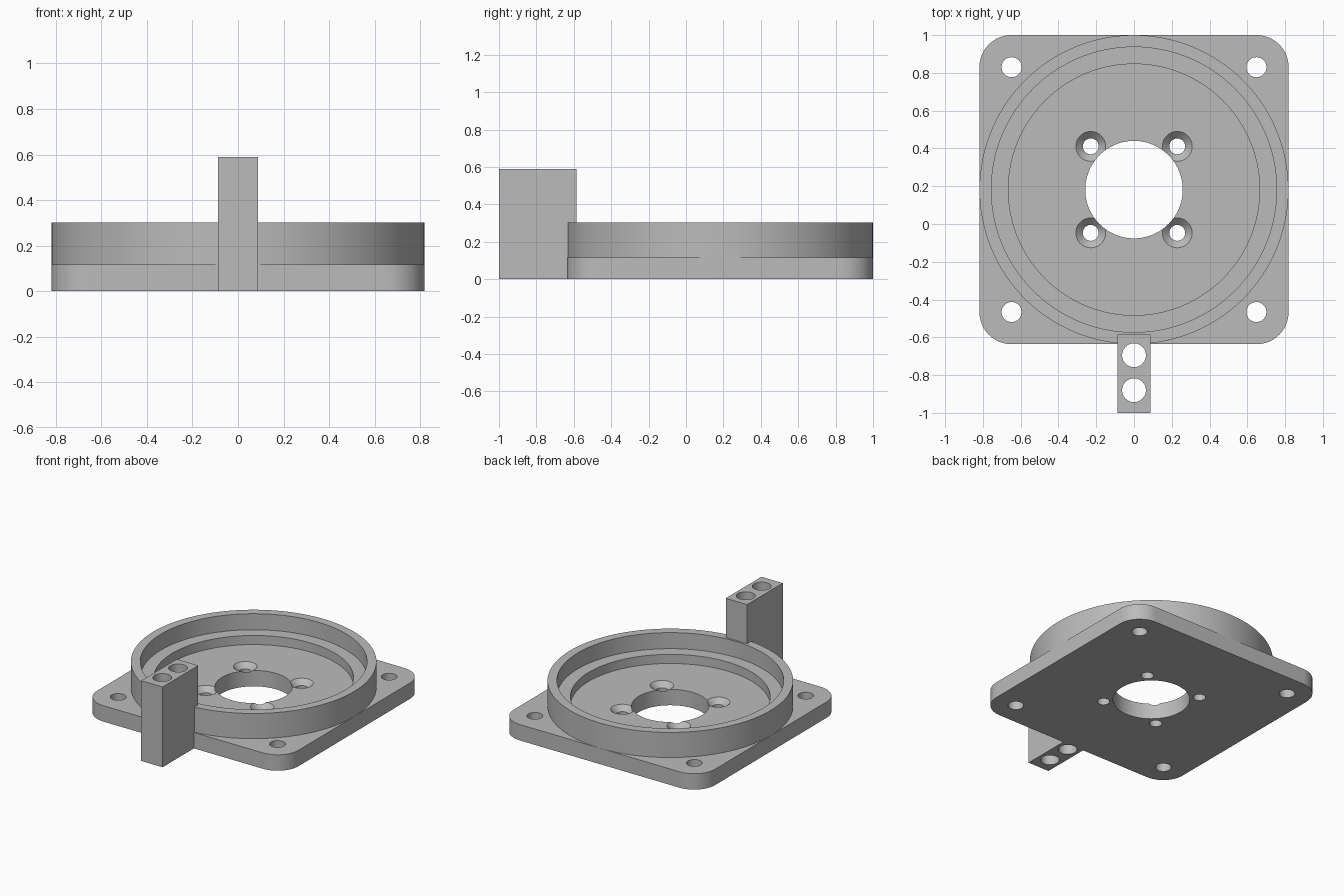
import bpy, bmesh
from math import pi, cos, sin, radians
from mathutils import Vector

if "Cube" in bpy.data.objects:
    bpy.data.objects.remove(bpy.data.objects["Cube"])

CY = 0.182          # centre of the plate and ring
HALF = 0.8185       # half width of the plate
FLOOR = 0.117       # plate thickness
SEG = 96

grey = bpy.data.materials.new("light_grey")
grey.use_nodes = True
grey.diffuse_color = (0.5, 0.5, 0.5, 1)
grey.node_tree.nodes["Principled BSDF"].inputs["Base Color"].default_value = (0.5, 0.5, 0.5, 1)


def to_object(bm, name):
    bmesh.ops.recalc_face_normals(bm, faces=bm.faces)
    mesh = bpy.data.meshes.new(name)
    bm.to_mesh(mesh)
    bm.free()
    mesh.materials.append(grey)
    ob = bpy.data.objects.new(name, mesh)
    bpy.context.collection.objects.link(ob)
    return ob


def extrude(name, outline, z0, z1):
    bm = bmesh.new()
    face = bm.faces.new([bm.verts.new((x, y, z0)) for x, y in outline])
    top = bmesh.ops.extrude_face_region(bm, geom=[face], use_keep_orig=True)
    verts = [v for v in top["geom"] if isinstance(v, bmesh.types.BMVert)]
    bmesh.ops.translate(bm, verts=verts, vec=(0, 0, z1 - z0))
    return to_object(bm, name)


def lathe(name, profile, x, y, seg, closed):
    """Turn an (r, z) profile; closed for rings, capped at both ends otherwise."""
    bm = bmesh.new()
    rings = [[bm.verts.new((x + r * cos(2 * pi * i / seg), y + r * sin(2 * pi * i / seg), z))
              for i in range(seg)] for r, z in profile]
    pairs = list(zip(rings, rings[1:]))
    if closed:
        pairs.append((rings[-1], rings[0]))
    else:
        bm.faces.new(rings[0])
        bm.faces.new(rings[-1])
    for a, b in pairs:
        for i in range(seg):
            j = (i + 1) % seg
            bm.faces.new((a[i], a[j], b[j], b[i]))
    return to_object(bm, name)


def combine(target, tool, operation):
    mod = target.modifiers.new(tool.name, 'BOOLEAN')
    mod.operation, mod.solver, mod.object = operation, 'EXACT', tool
    bpy.context.view_layer.objects.active = target
    bpy.ops.object.modifier_apply(modifier=mod.name)
    bpy.data.objects.remove(tool)


# Square plate with rounded corners
R = 0.17
outline = []
for k, (sx, sy) in enumerate([(1, 1), (-1, 1), (-1, -1), (1, -1)]):
    for i in range(13):
        a = k * pi / 2 + i * pi / 24
        outline.append((sx * (HALF - R) + R * cos(a), CY + sy * (HALF - R) + R * sin(a)))
plate = extrude("mounting_plate", outline, 0, FLOOR)

# Stepped rim with an inner ledge
rim = lathe("rim", [(0.665, 0.06), (0.818, 0.06), (0.818, 0.302), (0.755, 0.302),
                    (0.755, 0.184), (0.665, 0.184)], 0, CY, SEG * 2, True)
combine(plate, rim, 'UNION')

# Upright block at the front
block = extrude("block", [(-0.087, -1), (0.087, -1), (0.087, -0.586), (-0.087, -0.586)], 0, 0.59)
combine(plate, block, 'UNION')


def drill(x, y, r, seg=48):
    combine(plate, lathe("drill", [(r, -0.1), (r, 0.8)], x, y, seg, False), 'DIFFERENCE')


# Centre bore, block holes, corner holes and countersunk screw holes
drill(0, CY, 0.258, SEG)
for y in (-0.695, -0.88):
    drill(0, y, 0.063)
for sx in (-1, 1):
    for sy in (-1, 1):
        drill(sx * 0.648, CY + sy * 0.648, 0.053)
        sink = [(0.042, -0.1), (0.042, FLOOR - 0.037), (0.079, FLOOR), (0.079, FLOOR + 0.03)]
        combine(plate, lathe("sink", sink, sx * 0.229, CY + sy * 0.229, 48, False), 'DIFFERENCE')

# Smooth shading with sharp edges kept
bpy.ops.object.select_all(action='DESELECT')
plate.select_set(True)
bpy.context.view_layer.objects.active = plate
bpy.ops.object.shade_smooth_by_angle(angle=radians(30))
